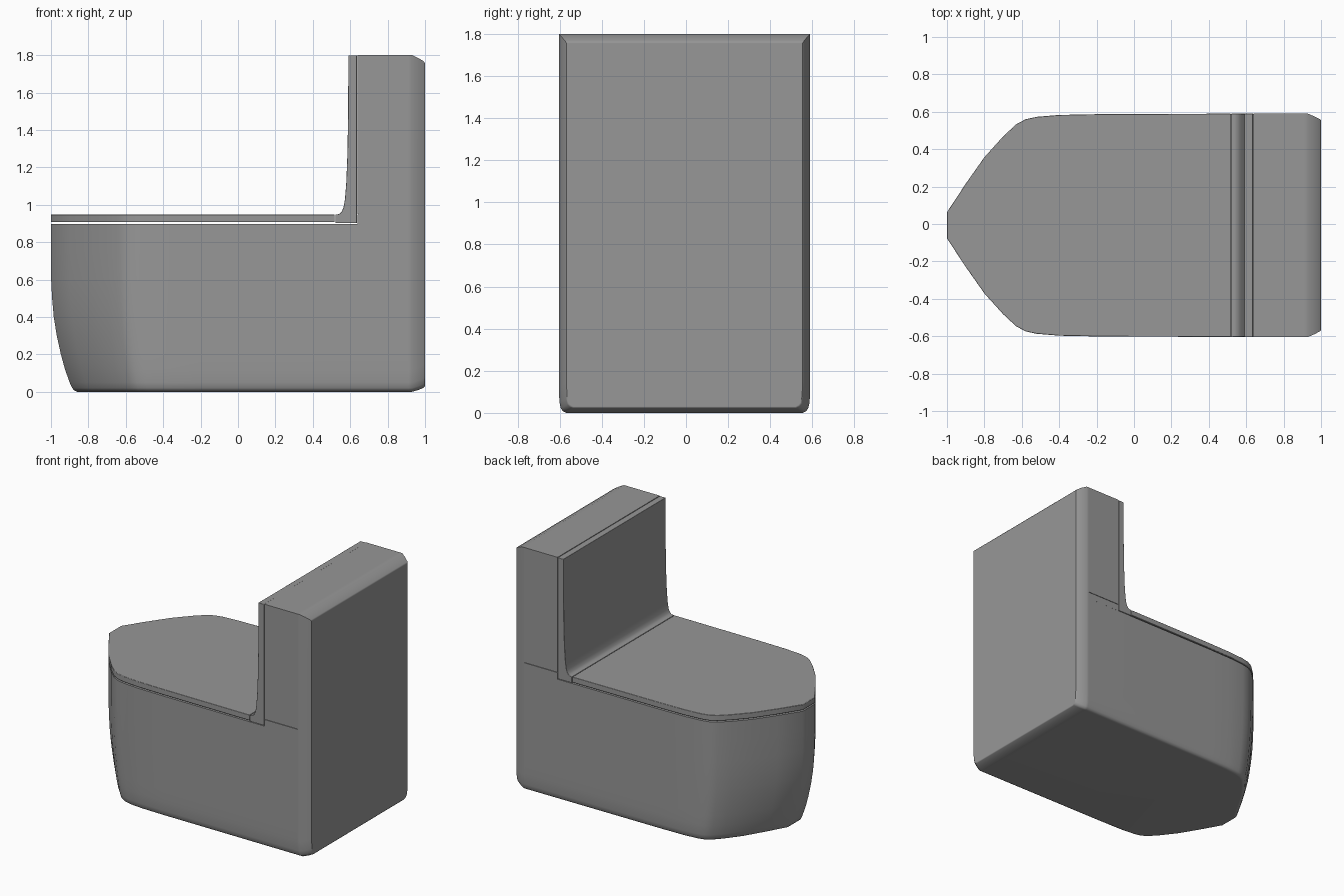
import bpy, bmesh, math

if "Cube" in bpy.data.objects:
    bpy.data.objects.remove(bpy.data.objects["Cube"])

CY = -0.007   # centre line in y
W = 0.597     # half width
XB = 0.91     # where the back panel starts

# Dark grey finish shared by all parts
grey = bpy.data.materials.new("dark_grey")
grey.diffuse_color = (0.31, 0.31, 0.31, 1)
grey.use_nodes = True
grey.node_tree.nodes["Principled BSDF"].inputs["Base Color"].default_value = grey.diffuse_color


def finish(name, bm, bevel=0.0):
    bmesh.ops.recalc_face_normals(bm, faces=bm.faces)
    me = bpy.data.meshes.new(name)
    bm.to_mesh(me)
    bm.free()
    me.materials.append(grey)
    ob = bpy.data.objects.new(name, me)
    bpy.context.collection.objects.link(ob)
    bpy.ops.object.select_all(action='DESELECT')
    ob.select_set(True)
    bpy.context.view_layer.objects.active = ob
    bpy.ops.object.shade_smooth_by_angle(angle=math.radians(38))
    if bevel:
        mod = ob.modifiers.new("edge_rounding", "BEVEL")
        mod.width = bevel
        mod.segments = 2
        mod.limit_method = 'ANGLE'
        mod.angle_limit = math.radians(50)
    # Keeps the large flat faces evenly shaded
    mod = ob.modifiers.new("flat_faces", "WEIGHTED_NORMAL")
    mod.keep_sharp = True
    return ob


def loft(name, rings, bevel=0.0):
    """Skin a list of equal-length rings and cap both ends."""
    bm = bmesh.new()
    vs = [[bm.verts.new((x, y + CY, z)) for x, y, z in r] for r in rings]
    n = len(vs[0])
    for a, b in zip(vs, vs[1:]):
        for i in range(n):
            j = (i + 1) % n
            bm.faces.new((a[i], a[j], b[j], b[i]))
    bm.faces.new(vs[0])
    bm.faces.new(vs[-1])
    return finish(name, bm, bevel)


def box(name, x0, x1, z0, z1, w=W):
    return loft(name, [[(x0, -w, z), (x1, -w, z), (x1, w, z), (x0, w, z)]
                       for z in (z0, z1)])


def outline(end):
    """Pointed plan shape, mirrored about the centre line."""
    half = [(-1, .07), (-.9, .222), (-.8, .364), (-.7, .475), (-.63, .54),
            (-.58, .567), (-.52, .58), (-.4, .59), (-.2, .594), (end, W)]
    return half + [(x, -y) for x, y in reversed(half)]


# Bowl body: the nose tucks in towards the floor, bottom edge rounded
def body_ring(z, nose, inset):
    k = (nose - 0.3) / 0.7
    ring = []
    for x, y in outline(XB):
        if x < -0.3:
            x = -0.3 + (x + 0.3) * k
        ring.append((x, y * (1 - inset / W), z))
    return ring


loft("bowl_body", [body_ring(*s) for s in (
    (0, .86, .035), (.008, .876, .02), (.02, .887, .01), (.05, .9, .003),
    (.12, .925, 0), (.2, .947, 0), (.3, .969, 0), (.4, .985, 0),
    (.5, .994, 0), (.6, .999, 0), (.75, 1, 0), (.898, 1, 0))])

# Lid
loft("lid", [[(x, y, z) for x, y in outline(0.517)] for z in (.907, .948)], 0.003)

# Hinge cover curving up into the front panel of the tank
profile = [(.521, .902), (.636, .902), (.636, 1.798), (.59, 1.798), (.589, 1.5),
           (.585, 1.27), (.579, 1.12), (.572, 1.03), (.564, .985), (.554, .962),
           (.54, .95), (.521, .947)]
loft("tank_front_panel", [[(x, y, z) for x, z in profile] for y in (-W, W)], 0.002)

# Tank, the shelf beneath it, and a core that closes the seam between them
box("tank_shelf", 0.638, XB, 0.897, 0.947)
box("tank", 0.638, XB, 0.95, 1.8)
box("tank_core", 0.645, XB, 0.91, 1.0, W - 0.006)


# Chamfered back panel running the full height
def back_ring(x, side, low, high):
    w = W - side
    half = [(w - .035, low), (w - .02, low + .008), (w - .01, low + .02),
            (w - .003, low + .05), (w, low + .12), (w, high)]
    return [(x, y, z) for y, z in half + [(-y, z) for y, z in reversed(half)]]


loft("back_panel", [back_ring(XB, 0, 0, 1.8), back_ring(.93, 0, 0, 1.8),
                    back_ring(.965, .015, .01, 1.784),
                    back_ring(.994, .03, .022, 1.766), back_ring(1, .036, .03, 1.755)])
